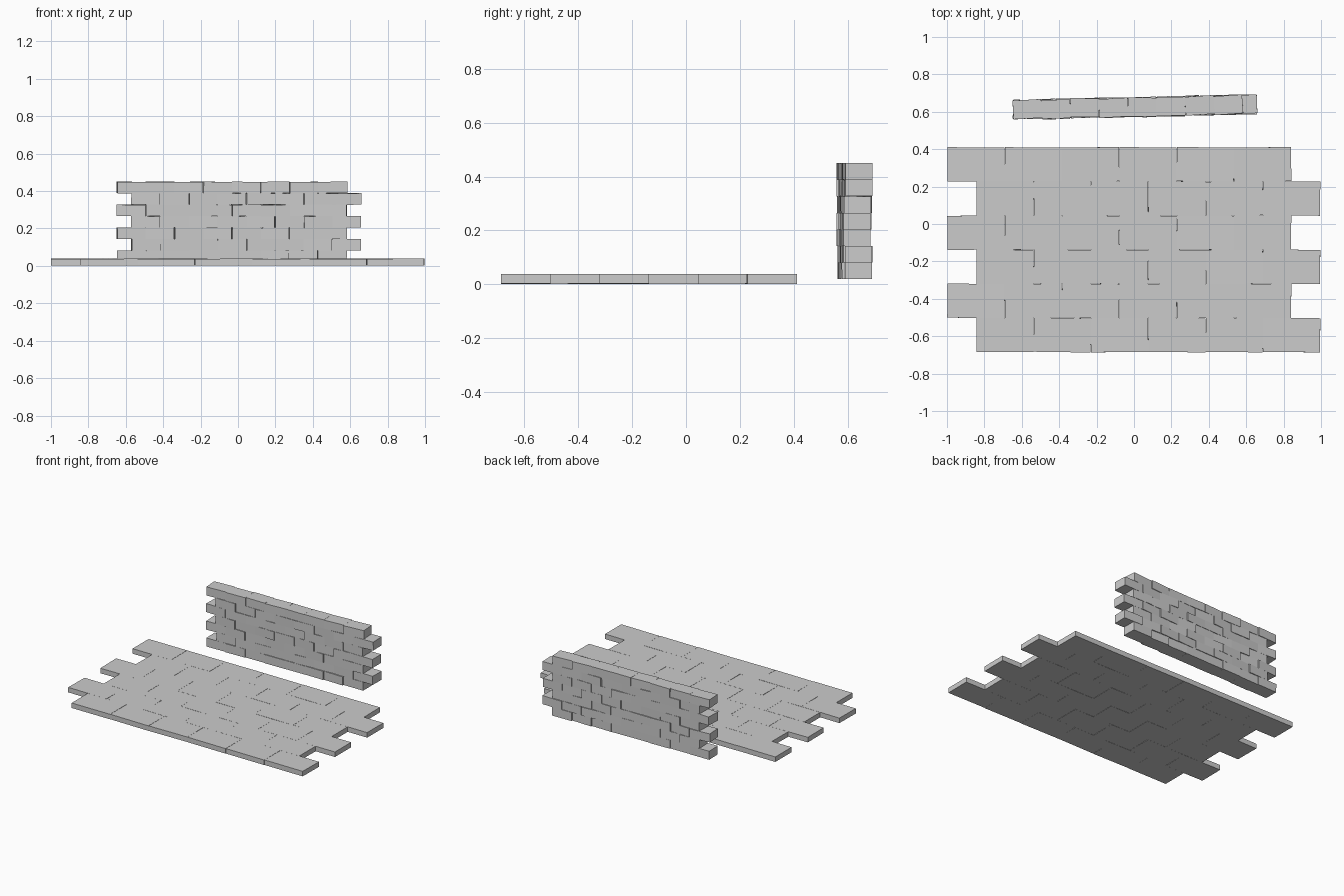
import bpy, bmesh, random
from mathutils import Matrix, Vector, Euler

if "Cube" in bpy.data.objects:
    bpy.data.objects.remove(bpy.data.objects["Cube"])

random.seed(4)


def block(bm, loc, size, rot):
    """Add one slightly rotated stone block."""
    m = Matrix.Translation(loc) @ Euler(rot).to_matrix().to_4x4() @ Matrix.Diagonal((*size, 1))
    bmesh.ops.create_cube(bm, size=1, matrix=m)


def finish(bm, name):
    me = bpy.data.meshes.new(name)
    bm.to_mesh(me)
    bm.free()
    ob = bpy.data.objects.new(name, me)
    bpy.context.collection.objects.link(ob)
    return ob


def jit(a):
    return random.uniform(-a, a)


# Paved floor: six staggered rows of six slabs
pitch, row_h = 0.3065, 0.1825
bm = bmesh.new()
for r in range(6):
    x0 = -0.998 if r % 2 == 0 else -0.843
    y = 0.41 - row_h * (r + 0.5)
    for i in range(6):
        block(bm, (x0 + pitch * (i + 0.5), y, 0.02), (pitch - 0.001, row_h, 0.036),
              (jit(0.003), jit(0.003), jit(0.015)))
finish(bm, "floor_slabs")

# Brick wall: seven staggered courses, drifting slightly backwards to the right
brick, course = 0.1535, 0.0614
bm = bmesh.new()
for r in range(7):
    x0 = -0.647 if r % 2 == 0 else -0.570
    for i in range(8):
        x = x0 + brick * (i + 0.5)
        y = 0.625 + 0.022 * x + jit(0.004)
        block(bm, (x, y, 0.02 + course * (r + 0.5)), (brick, 0.1, course),
              (jit(0.004), jit(0.004), 0.02 + jit(0.055)))
finish(bm, "brick_wall")
